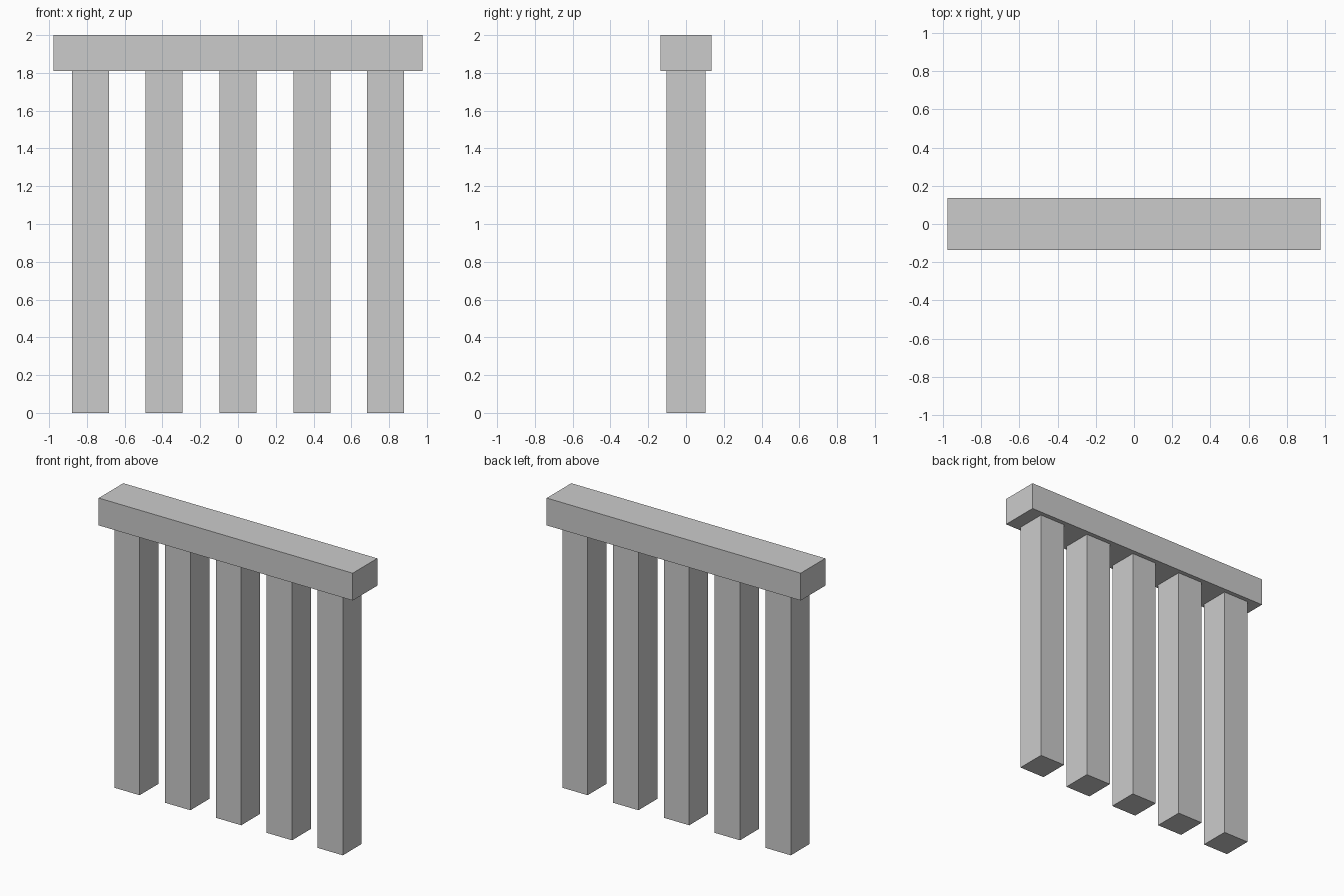
import bpy

if "Cube" in bpy.data.objects:
    bpy.data.objects.remove(bpy.data.objects["Cube"])

POST_W = 0.1954      # post width; gaps between posts are the same
POST_D = 0.208
POST_H = 1.81
BEAM_D = 0.27
TOP = 2.0


def box(name, size, center):
    bpy.ops.mesh.primitive_cube_add(size=1, location=center)
    obj = bpy.context.object
    obj.name = name
    obj.scale = size
    bpy.ops.object.transform_apply(location=False, rotation=False, scale=True)
    return obj


# Five upright posts, evenly spaced
for i in range(5):
    x = (i - 2) * 2 * POST_W
    box(f"post_{i + 1}", (POST_W, POST_D, POST_H), (x, 0, POST_H / 2))

# Top beam resting on the posts, overhanging on all sides
box("top_beam", (10 * POST_W, BEAM_D, TOP - POST_H), (0, 0, (TOP + POST_H) / 2))
